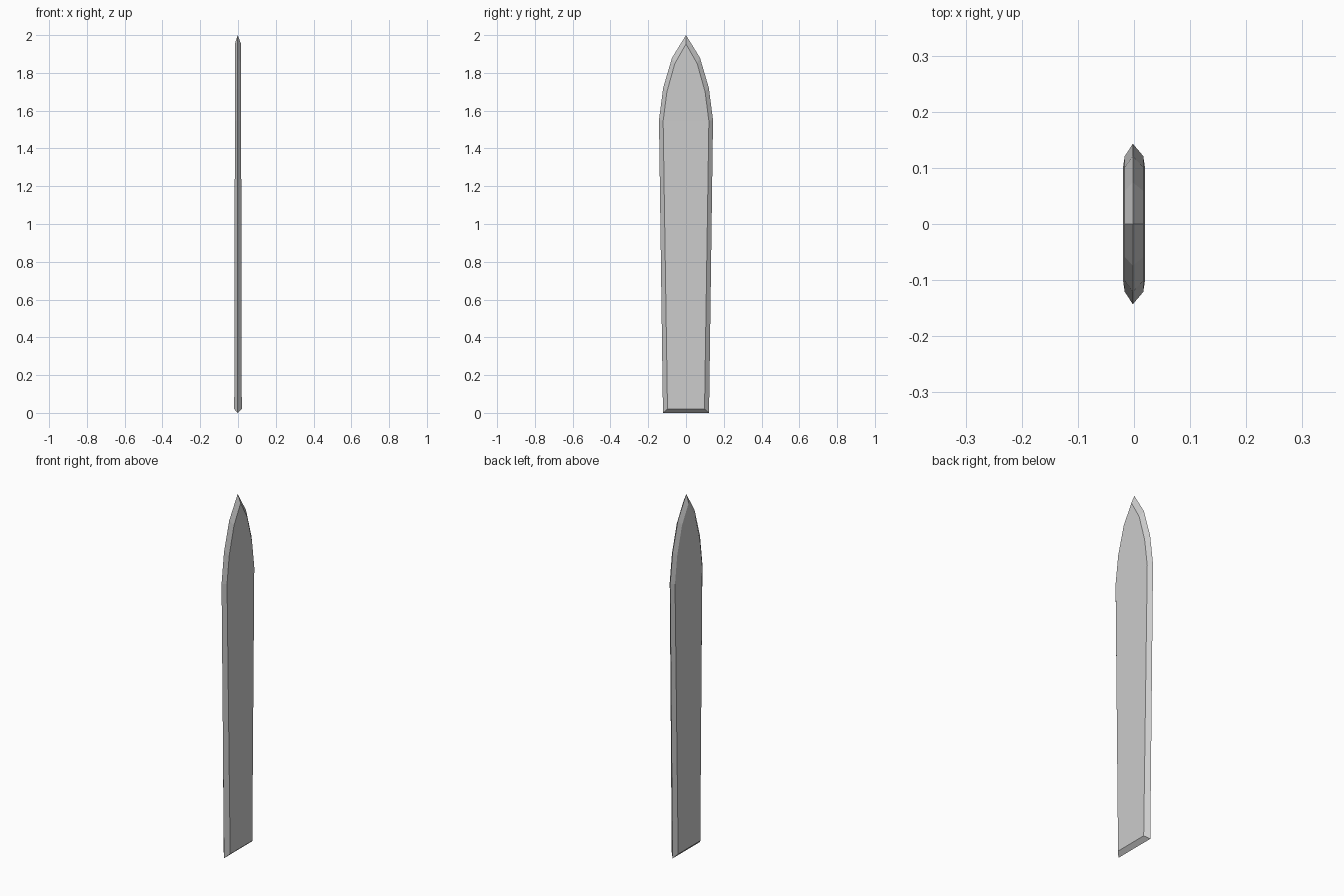
import bpy, bmesh

if "Cube" in bpy.data.objects:
    bpy.data.objects.remove(bpy.data.objects["Cube"])

# Half outlines (y, z): sharp cutting edge and the inset flat of the blade
edge = [(0.122, 0.0), (0.143, 1.55), (0.121, 1.72), (0.074, 1.88), (0.0, 2.0)]
flat = [(0.098, 0.02), (0.121, 1.545), (0.101, 1.70), (0.059, 1.85), (0.0, 1.953)]
thick = [0.02, 0.0165, 0.0165, 0.0165, 0.0165]
RIDGE_X = -0.002


def full_loop(half, xs):
    """Mirror a half outline across y = 0 into a closed loop."""
    right = [(x, y, z) for x, (y, z) in zip(xs, half)]
    left = [(x, -y, z) for x, y, z in reversed(right[:-1])]
    return right + left


bm = bmesh.new()
loops = []
for half, xs in ((flat, [-t for t in thick]),
                 (edge, [RIDGE_X] * len(edge)),
                 (flat, thick)):
    loops.append([bm.verts.new(p) for p in full_loop(half, xs)])

# Bevels between the flats and the cutting edge
n = len(loops[0])
for a, b in zip(loops, loops[1:]):
    for i in range(n):
        j = (i + 1) % n
        bm.faces.new((a[i], a[j], b[j], b[i]))

# Flats: lower rectangle and pointed tip on each side
for loop in (loops[0], loops[2]):
    bm.faces.new((loop[0], loop[1], loop[n - 2], loop[n - 1]))
    bm.faces.new(loop[1:n - 1])
bmesh.ops.recalc_face_normals(bm, faces=bm.faces[:])

mesh = bpy.data.meshes.new("blade")
bm.to_mesh(mesh)
bm.free()
bpy.context.collection.objects.link(bpy.data.objects.new("blade", mesh))
